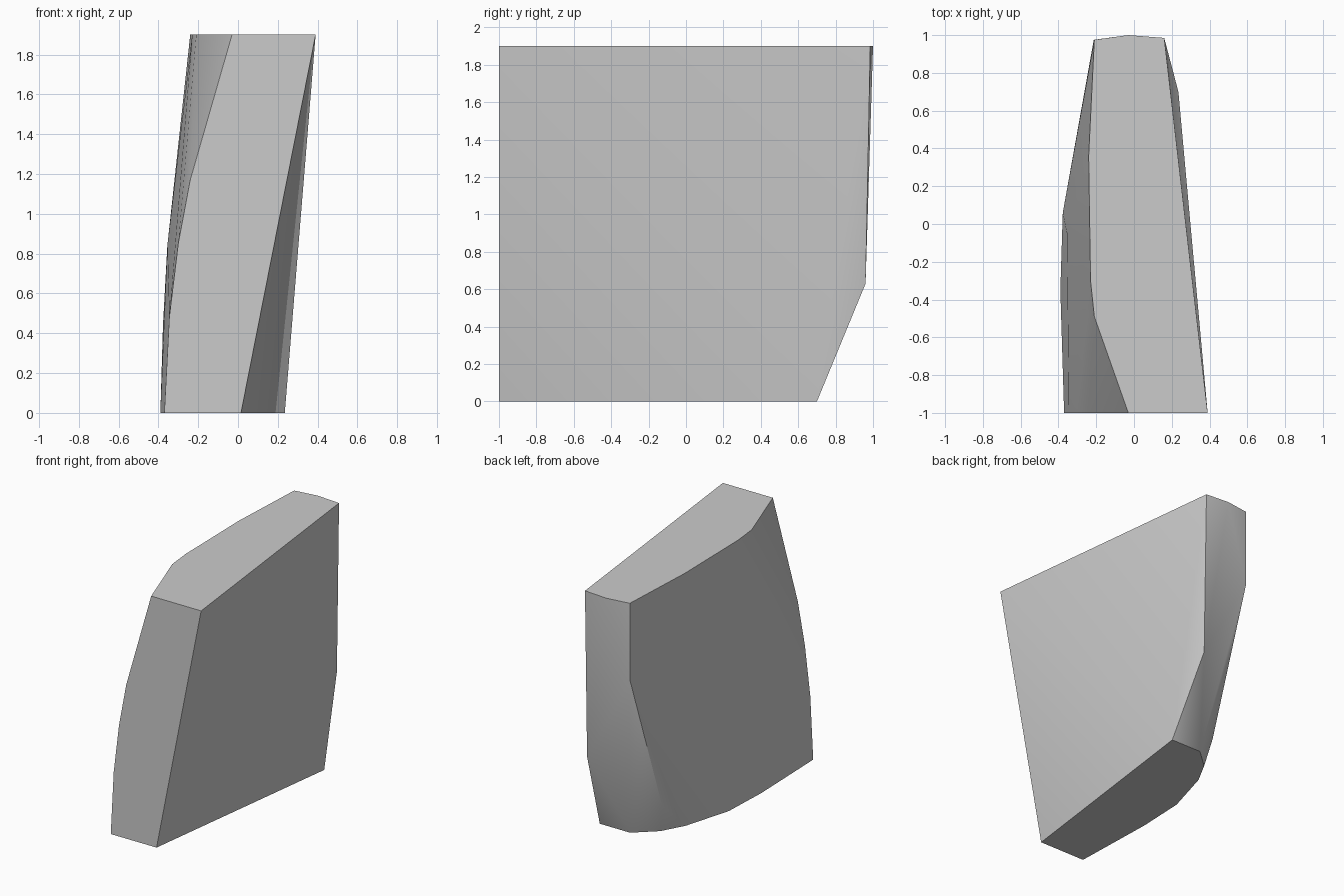
import bpy, bmesh
from math import radians
from mathutils import Vector

cube = bpy.data.objects.get("Cube")
if cube:
    bpy.data.objects.remove(cube, do_unlink=True)

HEIGHT = 1.9
FRONT = -1.0

# Outline of the flat top (x, y)
top = [(0.39, FRONT), (0.16, 0.985), (-0.03, 1.0), (-0.21, 0.975),
       (-0.24, 0.36), (-0.23, -0.3), (-0.21, -0.49), (-0.03, FRONT)]
# Outline of the flat base (x, y)
base = [(0.015, FRONT), (0.235, 0.7), (-0.02, 0.7), (-0.175, 0.56),
        (-0.27, 0.385), (-0.375, 0.02), (-0.39, -0.35), (-0.37, FRONT)]
# Curved edge of the flat front (x, z)
front = [(-0.345, 0.48), (-0.3, 0.85), (-0.24, 1.17)]
# Corners of the chipped back and the bulging side (x, y, z)
bulge = [(0.16, 0.96, 0.63), (-0.213, 0.975, 1.31), (-0.22, 0.6, 0.22),
         (-0.377, 0.06, 0.44), (-0.355, -0.05, 0.84)]

points = [Vector((x, y, HEIGHT)) for x, y in top]
points += [Vector((x, y, 0)) for x, y in base]
points += [Vector((x, FRONT, z)) for x, z in front]
points += [Vector(p) for p in bulge]

# Wrap the outlines in one convex block
bm = bmesh.new()
for p in points:
    bm.verts.new(p)
bmesh.ops.convex_hull(bm, input=bm.verts[:])
bmesh.ops.delete(bm, geom=[v for v in bm.verts if not v.link_faces], context='VERTS')
bmesh.ops.dissolve_limit(bm, angle_limit=radians(0.5), verts=bm.verts[:], edges=bm.edges[:])
bmesh.ops.recalc_face_normals(bm, faces=bm.faces[:])

mesh = bpy.data.meshes.new("stone_block")
bm.to_mesh(mesh)
bm.free()
block = bpy.data.objects.new("stone_block", mesh)
bpy.context.collection.objects.link(block)

# Plain grey stone
grey = bpy.data.materials.new("stone_grey")
grey.use_nodes = True
colour = (0.6, 0.6, 0.6, 1)
grey.diffuse_color = colour
grey.node_tree.nodes["Principled BSDF"].inputs["Base Color"].default_value = colour
mesh.materials.append(grey)

# Soft facets, crisp rims
bpy.ops.object.select_all(action='DESELECT')
block.select_set(True)
bpy.context.view_layer.objects.active = block
bpy.ops.object.shade_smooth_by_angle(angle=radians(30))
